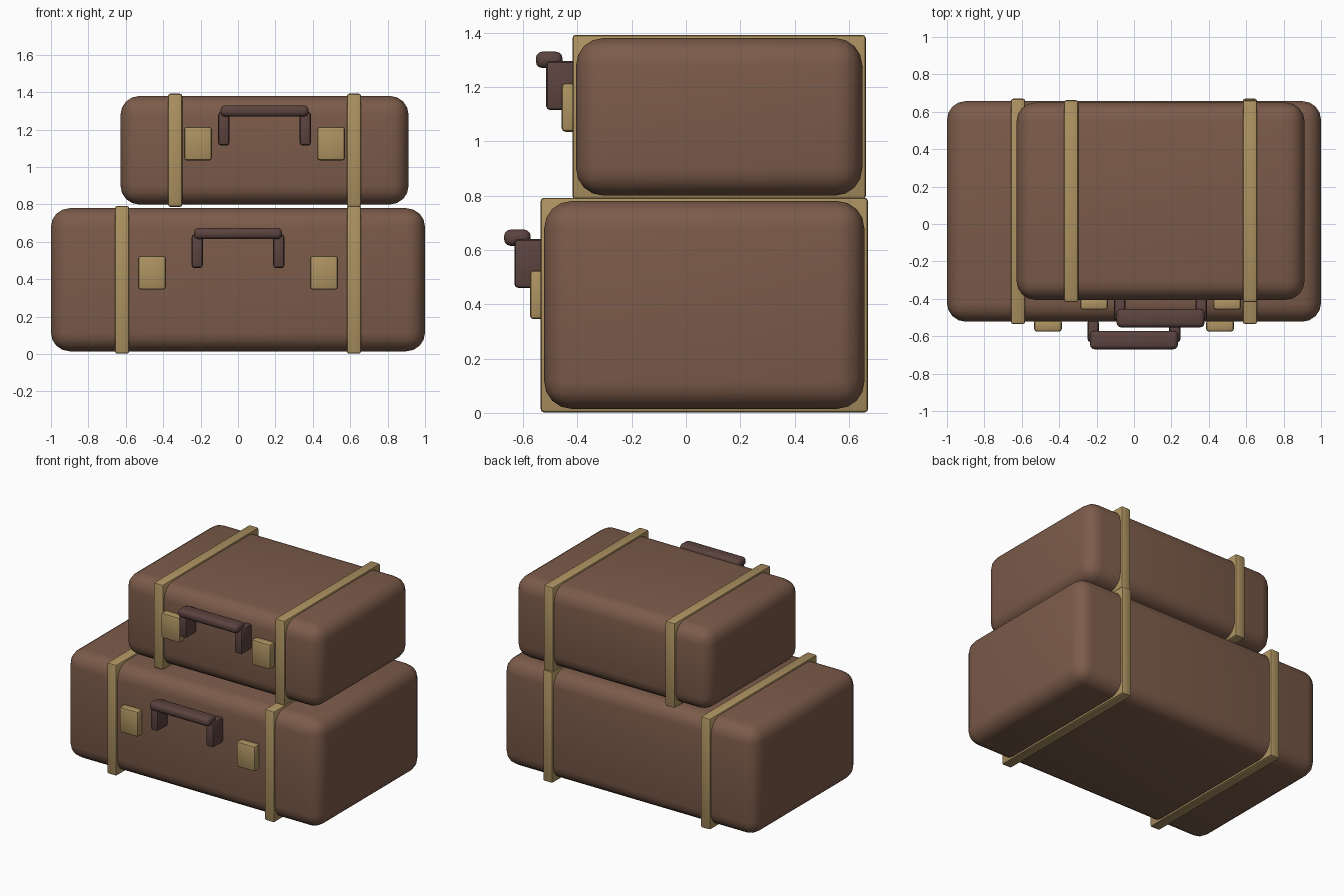
import bpy

if "Cube" in bpy.data.objects:
    bpy.data.objects.remove(bpy.data.objects["Cube"])


def material(name, color):
    m = bpy.data.materials.new(name)
    m.diffuse_color = (*color, 1)
    m.use_nodes = True
    m.node_tree.nodes["Principled BSDF"].inputs["Base Color"].default_value = m.diffuse_color
    return m


LEATHER = material("brown_leather", (0.20, 0.105, 0.068))
BRASS = material("tan_brass", (0.42, 0.29, 0.12))
GRIP = material("dark_grip", (0.105, 0.056, 0.05))


def box(name, x, y, z, bevel, segments, mat):
    """Rounded box from (min, max) ranges."""
    r = (x, y, z)
    bpy.ops.mesh.primitive_cube_add(size=1, location=[(a + b) / 2 for a, b in r])
    ob = bpy.context.object
    ob.name = name
    ob.scale = [b - a for a, b in r]
    bpy.ops.object.transform_apply(location=False, rotation=False, scale=True)
    mod = ob.modifiers.new("rounding", "BEVEL")
    mod.width = bevel
    mod.segments = segments
    mod.limit_method = 'NONE'
    bpy.ops.object.modifier_apply(modifier=mod.name)
    bpy.ops.object.shade_smooth_by_angle(angle=0.7)
    ob.data.materials.append(mat)


def suitcase(name, cx, half, front, back, bottom, top, strap_x, latch_x, latch_z, grip_z):
    # padded body
    box(name + "_body", (cx - half, cx + half), (front, back), (bottom, top), 0.10, 4, LEATHER)
    for side, s in (("left", -1), ("right", 1)):
        # strap wrapping the body
        x = cx + s * strap_x
        box(f"{name}_strap_{side}", (x - 0.038, x + 0.038), (front - 0.013, back + 0.013),
            (bottom - 0.013, top + 0.012), 0.012, 2, BRASS)
        # latch plate
        x = cx + s * latch_x
        box(f"{name}_latch_{side}", (x - 0.074, x + 0.074), (front - 0.053, front + 0.01),
            (latch_z - 0.09, latch_z + 0.09), 0.014, 2, BRASS)
        # handle post
        x = cx + s * 0.218
        box(f"{name}_handle_post_{side}", (x - 0.03, x + 0.03), (front - 0.11, front + 0.01),
            (grip_z - 0.185, grip_z - 0.005), 0.015, 2, GRIP)
    # handle grip
    box(name + "_handle_grip", (cx - 0.235, cx + 0.235), (front - 0.148, front - 0.05),
        (grip_z - 0.03, grip_z + 0.03), 0.024, 3, GRIP)


suitcase("lower_case", 0.0, 1.0, -0.522, 0.657, 0.015, 0.78, 0.62, 0.46, 0.435, 0.645)
suitcase("upper_case", 0.142, 0.77, -0.405, 0.649, 0.80, 1.38, 0.478, 0.356, 1.125, 1.30)
